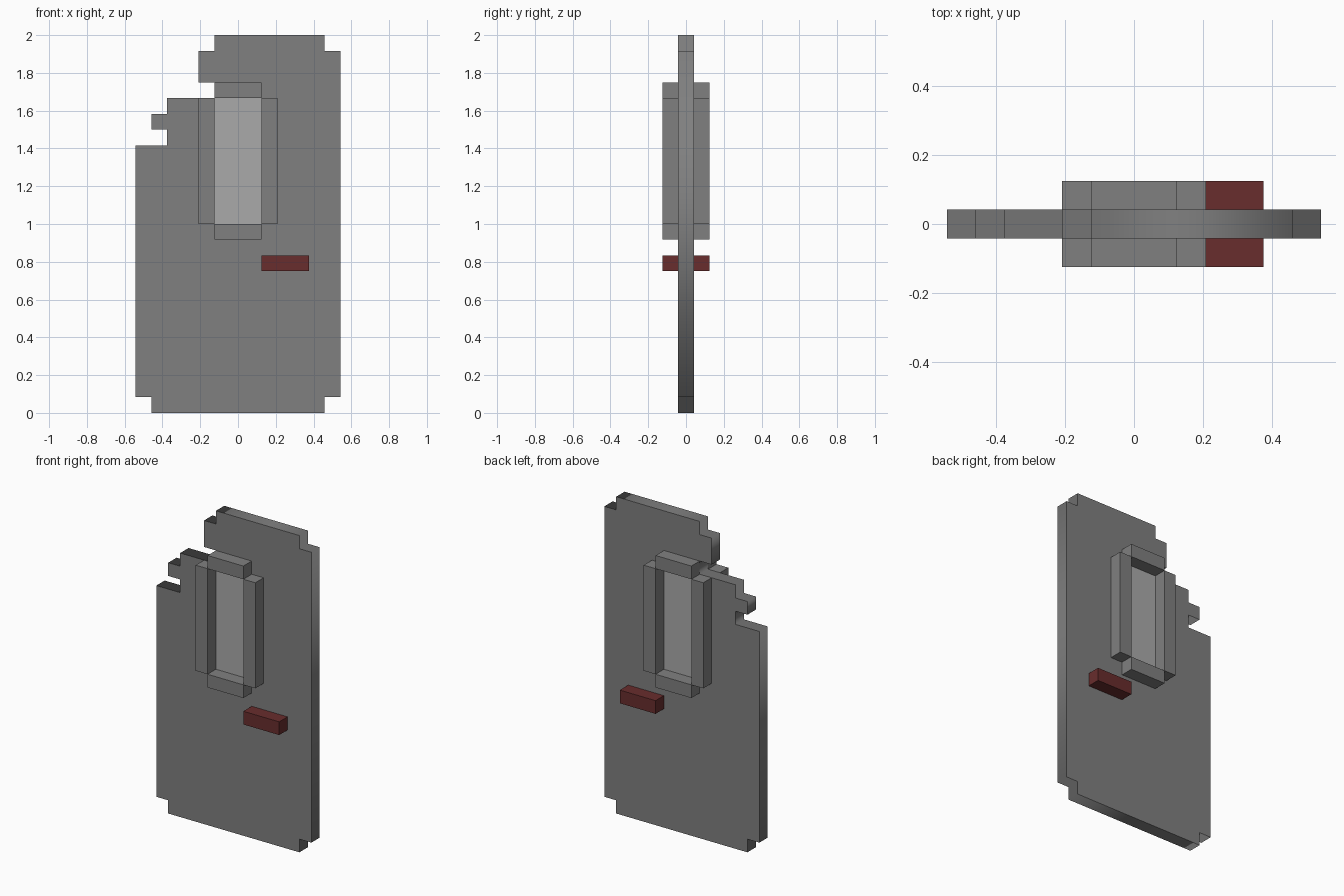
import bpy
import bmesh
from mathutils import Matrix, Vector

cube = bpy.data.objects.get("Cube")
if cube:
    bpy.data.objects.remove(cube, do_unlink=True)

U = 2 / 24  # one block of the modelling grid


def make_material(name, rgb):
    mat = bpy.data.materials.new(name)
    mat.use_nodes = True
    mat.diffuse_color = (*rgb, 1)
    mat.node_tree.nodes["Principled BSDF"].inputs["Base Color"].default_value = (*rgb, 1)
    return mat


metal = make_material("grey metal", (0.216, 0.216, 0.216))
glass = make_material("pale pane", (0.402, 0.402, 0.402))
red = make_material("dark red", (0.138, 0.026, 0.026))


def box(name, low, high, mat, both_sides=False):
    """Box between two corners in blocks, optionally mirrored front to back."""
    low, high = Vector(low) * U, Vector(high) * U
    mesh = bpy.data.meshes.new(name)
    bm = bmesh.new()
    bmesh.ops.create_cube(bm, size=1, matrix=Matrix.Translation((low + high) / 2)
                          @ Matrix.Diagonal((*(high - low), 1)))
    bm.to_mesh(mesh)
    bm.free()
    mesh.materials.append(mat)
    obj = bpy.data.objects.new(name, mesh)
    bpy.context.collection.objects.link(obj)
    if both_sides:
        mod = obj.modifiers.new("front and back", "MIRROR")
        mod.use_axis = (False, True, False)
        mod.use_mirror_merge = False
    return obj


# Door slab: broken stepped outline with a window opening, extruded
outline = [(-5.5, 0), (5.5, 0), (5.5, 1), (6.5, 1), (6.5, 23), (5.5, 23),
           (5.5, 24), (-1.5, 24), (-1.5, 23), (-2.5, 23), (-2.5, 21),
           (-1.5, 21), (-1.5, 20), (-4.5, 20), (-4.5, 19), (-5.5, 19),
           (-5.5, 18), (-4.5, 18), (-4.5, 17), (-6.5, 17), (-6.5, 1), (-5.5, 1)]
opening = [(-1.5, 12), (1.5, 12), (1.5, 19.99), (-1.5, 19.99)]

curve = bpy.data.curves.new("door_slab", "CURVE")
curve.dimensions = "2D"
curve.fill_mode = "BOTH"
curve.extrude = U / 2
for loop in (outline, opening):
    spline = curve.splines.new("POLY")
    spline.points.add(len(loop) - 1)
    for point, (x, z) in zip(spline.points, loop):
        point.co = (x * U, z * U, 0, 1)
    spline.use_cyclic_u = True
curve.materials.append(metal)
door = bpy.data.objects.new("door_slab", curve)
door.matrix_world = Matrix.Rotation(1.5707963, 4, "X")
bpy.context.collection.objects.link(door)
bpy.ops.object.select_all(action="DESELECT")
door.select_set(True)
bpy.context.view_layer.objects.active = door
bpy.ops.object.convert(target="MESH")

# Window pane, flush with the slab
box("window_pane", (-1.5, -0.5, 12), (1.5, 0.5, 19.99), glass)

# Window frame standing out on both faces
for name, x0, x1, z0, z1 in [("frame_right", -2.5, -1.5, 12, 20),
                             ("frame_left", 1.5, 2.5, 12, 20),
                             ("frame_top", -1.5, 1.5, 20, 21),
                             ("frame_bottom", -1.5, 1.5, 11, 12)]:
    box(name, (x0, -1.5, z0), (x1, -0.5, z1), metal, both_sides=True)

# Handle on both faces
box("handle", (1.5, -1.5, 9), (4.5, -0.5, 10), red, both_sides=True)
